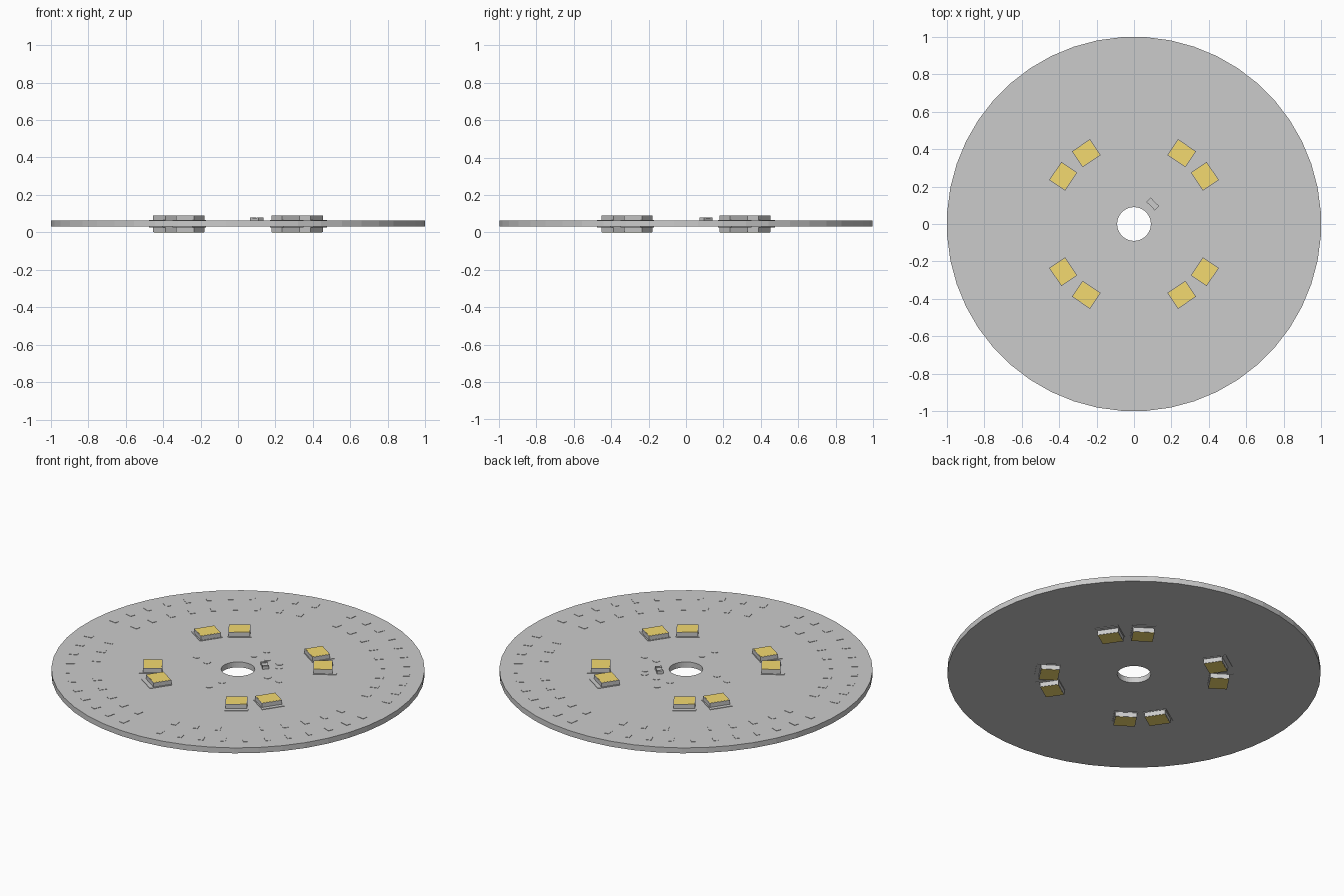
import bpy, bmesh
from math import radians, cos, sin, pi
from mathutils import Matrix

if "Cube" in bpy.data.objects:
    bpy.data.objects.remove(bpy.data.objects["Cube"])


def material(name, rgb):
    m = bpy.data.materials.new(name)
    m.diffuse_color = (*rgb, 1)
    m.use_nodes = True
    m.node_tree.nodes["Principled BSDF"].inputs["Base Color"].default_value = m.diffuse_color
    return m


gold = material("gold", (0.90, 0.70, 0.16))
white = material("white", (0.95, 0.95, 0.95))
pad_grey = material("pad_grey", (0.52, 0.52, 0.52))


def finish(bm, name, mat=None):
    bmesh.ops.recalc_face_normals(bm, faces=bm.faces)
    me = bpy.data.meshes.new(name)
    bm.to_mesh(me)
    bm.free()
    ob = bpy.data.objects.new(name, me)
    bpy.context.collection.objects.link(ob)
    if mat:
        me.materials.append(mat)
    return ob


def add_box(bm, angle, r0, r1, width, z0, z1):
    """Box at a polar angle, spanning r0..r1 along the radius."""
    m = (Matrix.Rotation(radians(angle), 4, 'Z')
         @ Matrix.Translation(((r0 + r1) / 2, 0, (z0 + z1) / 2))
         @ Matrix.Diagonal((r1 - r0, width, z1 - z0, 1)))
    bmesh.ops.create_cube(bm, size=1, matrix=m)


BOTTOM, TOP = 0.03, 0.062

# Round board with a centre hole: rings bridged side by side
bm = bmesh.new()
N = 48
rings = [[bm.verts.new((r * cos(2 * pi * i / N + pi / N), r * sin(2 * pi * i / N + pi / N), z))
          for i in range(N)]
         for r, z in ((0.09, BOTTOM), (1, BOTTOM), (1, TOP), (0.09, TOP))]
for k in range(4):
    a, b = rings[k], rings[(k + 1) % 4]
    for i in range(N):
        j = (i + 1) % N
        bm.faces.new((a[i], a[j], b[j], b[i]))
finish(bm, "round_board")

# Eight lamp chips, paired in each quadrant, showing on both faces
chip_angles = [q + a for q in (0, 90, 180, 270) for a in (34, 56)]
frames, bodies, lenses = bmesh.new(), bmesh.new(), bmesh.new()
for a in chip_angles:
    add_box(frames, a, 0.402, 0.53, 0.128, BOTTOM - 0.003, TOP + 0.003)
    add_box(bodies, a, 0.405, 0.507, 0.116, 0.001, 0.089)
    for z0, z1 in ((0, 0.002), (0.088, 0.09)):
        add_box(lenses, a, 0.408, 0.504, 0.110, z0, z1)
finish(frames, "chip_solder_frames")
finish(bodies, "chip_bodies", white)
finish(lenses, "chip_lenses", gold)

# Two rings of thin contact pads, skipping the axes
bm = bmesh.new()
for step, r in ((7.5, 0.90), (9, 0.765)):
    n = round(90 / step)
    for q in range(4):
        for k in range(1, n):
            add_box(bm, 90 * q + k * step, r - 0.023, r + 0.023, 0.028, TOP - 0.002, TOP + 0.002)
finish(bm, "contact_pads", pad_grey)

# Round solder points about the hole
bm = bmesh.new()
for x, y in ((0, 0.27), (-0.025, 0.185), (0.06, 0.19), (0.145, 0.18), (0.17, 0.14), (0.19, 0.005),
             (0.27, 0), (-0.27, 0), (-0.185, -0.025), (0.025, -0.185), (0, -0.27)):
    bmesh.ops.create_cone(bm, cap_ends=True, segments=12, radius1=0.02, radius2=0.02,
                          depth=0.004, matrix=Matrix.Translation((x, y, TOP)))
finish(bm, "solder_points", pad_grey)

# Small resistor with two end caps beside the hole
base = Matrix.Translation((0.1, 0.107, 0)) @ Matrix.Rotation(radians(-45), 4, 'Z')
for name, parts in (("resistor_body", ((0, 0.04, 0.032, 0.076),)),
                    ("resistor_caps", ((-0.025, 0.014, 0.035, 0.08), (0.025, 0.014, 0.035, 0.08)))):
    bm = bmesh.new()
    for x, length, width, top in parts:
        bmesh.ops.create_cube(bm, size=1, matrix=base @ Matrix.Translation((x, 0, (TOP + top) / 2))
                              @ Matrix.Diagonal((length, width, top - TOP, 1)))
    finish(bm, name)
